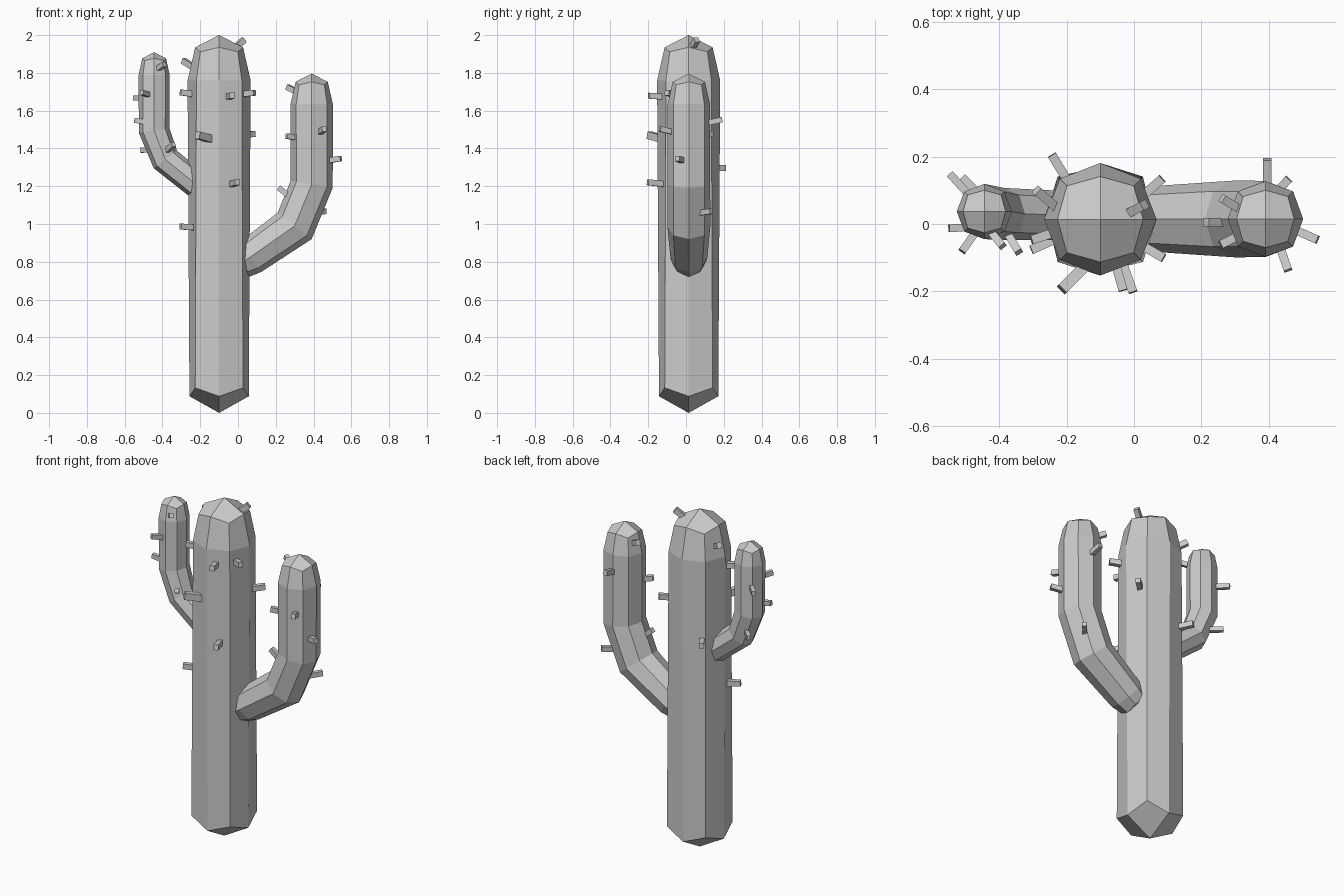
import bpy, bmesh, math
from mathutils import Vector, Matrix


def ring(bm, c, d, axis_r, diag_r, diag_shift=0.0):
    """Eight-sided ring; corner vertices may be shifted along the path."""
    d = Vector(d).normalized()
    side = Vector((0, 1, 0))
    n = side.cross(d).normalized()
    out = []
    for i in range(8):
        a = i * math.pi / 4
        r = diag_r if i % 2 else axis_r
        p = Vector(c) + (n * math.cos(a) + side * math.sin(a)) * r
        if i % 2:
            p += d * diag_shift
        out.append(bm.verts.new(p))
    return out


def build_stem(name, tip, rings, r):
    """Stem from a start tip through rings, closed by a rounded upright cap."""
    bm = bmesh.new()
    loops = [ring(bm, *a) for a in rings]
    top = Vector(rings[-1][0])
    up = (0, 0, 1)
    loops.append(ring(bm, top + Vector((0, 0, 1.05 * r)), up, 0.76 * r, 0.84 * r, -0.14 * r))
    for a, b in zip(loops, loops[1:]):
        for i in range(8):
            j = (i + 1) % 8
            bm.faces.new((a[i], a[j], b[j], b[i]))
    # each end is four quads meeting at a point
    for loop, p in ((loops[0], Vector(tip)), (loops[-1], top + Vector((0, 0, 1.44 * r)))):
        v = bm.verts.new(p)
        for i in range(0, 8, 2):
            bm.faces.new((v, loop[i], loop[i + 1], loop[(i + 2) % 8]))
    bmesh.ops.recalc_face_normals(bm, faces=bm.faces)
    finish(name, bm)


def finish(name, bm):
    me = bpy.data.meshes.new(name)
    bm.to_mesh(me)
    bm.free()
    bpy.context.collection.objects.link(bpy.data.objects.new(name, me))


def build_spines(name, pairs, w=0.027):
    """Small square pegs, each from a buried base to its tip."""
    bm = bmesh.new()
    for base, tip in pairs:
        b, t = Vector(base), Vector(tip)
        d = t - b
        t = t - d.normalized() * 0.008
        rot = d.to_track_quat('Z', 'Y').to_matrix().to_4x4()
        m = Matrix.Translation((b + t) / 2) @ rot @ Matrix.Diagonal((w, w * 1.15, (t - b).length, 1))
        bmesh.ops.create_cube(bm, size=1, matrix=m)
    finish(name, bm)


UP = (0, 0, 1)

# Trunk
build_stem("trunk", (-0.1, 0.014, 0), [
    ((-0.1, 0.014, 0.088), UP, 0.157, 0.179, 0.045),
    ((-0.1, 0.014, 1.76), UP, 0.167, 0.170)], 0.167)

# Large arm
build_stem("right_arm", (-0.02, 0.015, 0.765), [
    ((0.005, 0.015, 0.787), (0.8, 0, 0.6), 0.085, 0.085, 0.015),
    ((0.065, 0.015, 0.825), (0.8, 0, 0.6), 0.098, 0.100),
    ((0.30, 0.015, 0.99), (0.61, 0, 0.79), 0.114, 0.116),
    ((0.39, 0.015, 1.21), (0.16, 0, 0.98), 0.113, 0.116),
    ((0.39, 0.015, 1.635), UP, 0.112, 0.116)], 0.112)

# Small arm
build_stem("left_arm", (-0.14, 0.025, 1.14), [
    ((-0.19, 0.025, 1.185), (-0.8, 0, 0.6), 0.072, 0.074),
    ((-0.385, 0.03, 1.342), (-0.6, 0, 0.8), 0.077, 0.079),
    ((-0.444, 0.037, 1.495), (-0.15, 0, 0.98), 0.082, 0.084),
    ((-0.444, 0.037, 1.79), UP, 0.082, 0.084)], 0.083)

# Spines
build_spines("trunk_spines", [
    ((-0.03, 0.025, 1.92), (0.037, 0.06, 1.98)),
    ((-0.22, 0.04, 1.82), (-0.295, 0.105, 1.868)),
    ((-0.22, -0.02, 1.685), (-0.312, -0.05, 1.698)),
    ((-0.20, -0.03, 0.98), (-0.312, -0.08, 0.987)),
    ((-0.04, -0.10, 1.21), (0.0, -0.21, 1.222)),
    ((-0.06, -0.10, 1.672), (-0.03, -0.205, 1.68)),
    ((0.0, -0.05, 1.685), (0.095, -0.105, 1.696)),
    ((0.01, 0.07, 1.468), (0.09, 0.14, 1.478)),
    ((-0.18, 0.10, 1.29), (-0.248, 0.212, 1.298))])
build_spines("trunk_large_spine", [((-0.11, -0.09, 1.44), (-0.22, -0.2, 1.472))], 0.034)
build_spines("right_arm_spines", [
    ((0.32, 0.04, 1.695), (0.255, 0.08, 1.728)),
    ((0.32, -0.03, 1.455), (0.25, -0.065, 1.467)),
    ((0.43, -0.06, 1.485), (0.46, -0.145, 1.505)),
    ((0.46, -0.01, 1.333), (0.552, -0.05, 1.348)),
    ((0.28, 0.005, 1.14), (0.208, 0.005, 1.198)),
    ((0.41, 0.08, 1.06), (0.465, 0.14, 1.068)),
    ((0.395, 0.09, 1.53), (0.395, 0.2, 1.555))], 0.025)
build_spines("left_arm_spines", [
    ((-0.435, -0.01, 1.815), (-0.385, -0.072, 1.85)),
    ((-0.46, -0.01, 1.68), (-0.515, -0.088, 1.698)),
    ((-0.49, -0.01, 1.54), (-0.557, -0.013, 1.55)),
    ((-0.475, 0.07, 1.67), (-0.552, 0.155, 1.667)),
    ((-0.44, 0.07, 1.395), (-0.515, 0.145, 1.39)),
    ((-0.38, -0.02, 1.385), (-0.338, -0.09, 1.425))], 0.023)
